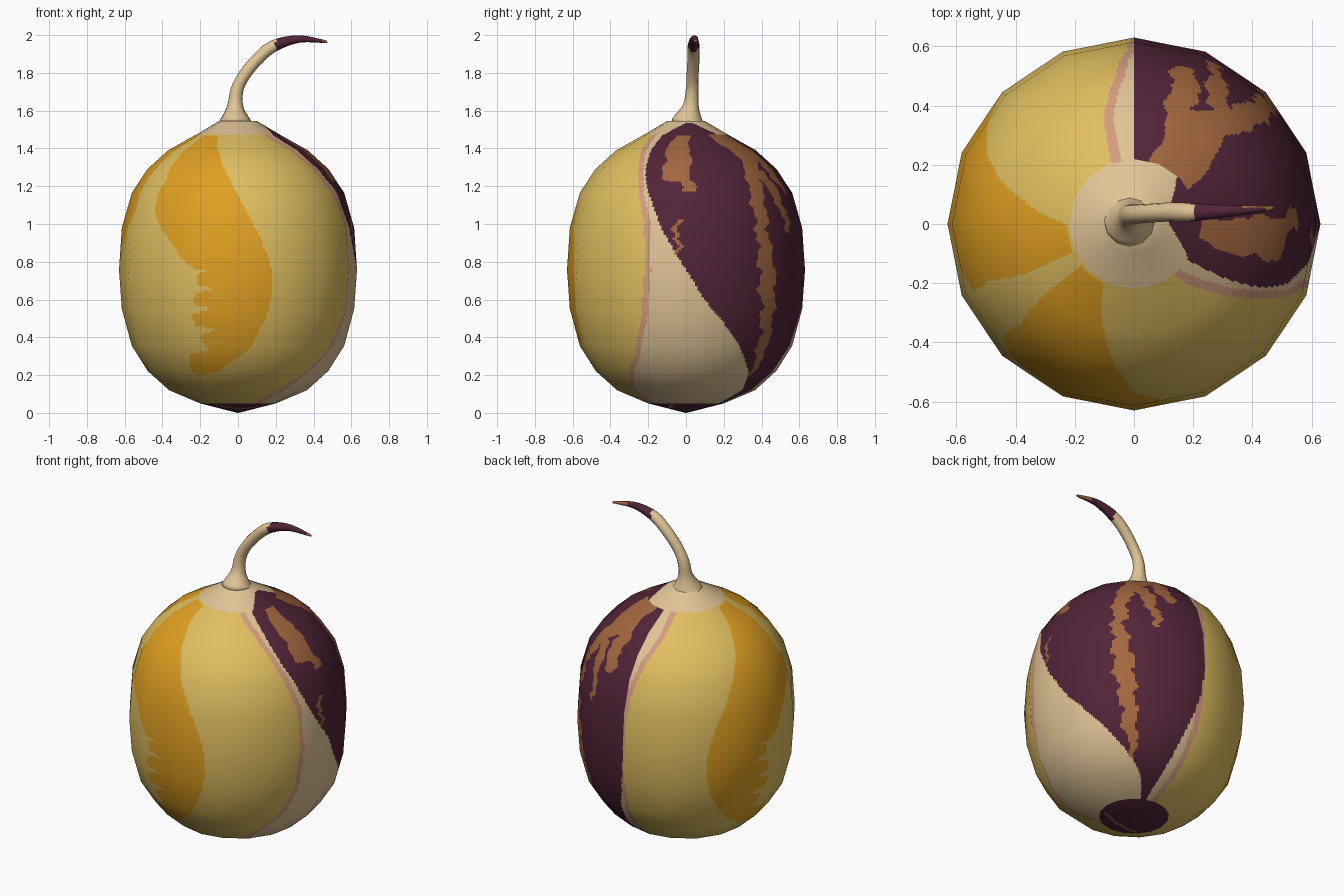
import bpy, bmesh, math
from mathutils import Vector

if "Cube" in bpy.data.objects:
    bpy.data.objects.remove(bpy.data.objects["Cube"])

# ---- colours (given as sRGB, stored linear) ----
def lin(c):
    c /= 255
    return c / 12.92 if c < 0.04045 else ((c + 0.055) / 1.055) ** 2.4

MATS = []
for name, rgb in [("yellow skin", (224, 191, 96)), ("orange skin", (224, 160, 34)),
                  ("cream", (224, 196, 150)), ("dark plum", (82, 36, 56)),
                  ("brown", (163, 103, 63)), ("dusty pink", (212, 156, 126))]:
    m = bpy.data.materials.new(name)
    m.diffuse_color = [lin(c) for c in rgb] + [1]
    m.use_nodes = True
    m.node_tree.nodes["Principled BSDF"].inputs["Base Color"].default_value = m.diffuse_color
    MATS.append(m)
YELLOW, ORANGE, CREAM, PLUM, BROWN, PINK = range(6)

def interp(table, z):
    """Piecewise linear lookup; table rows are (z, value), z falling."""
    if z >= table[0][0]:
        return table[0][1]
    for (z0, a), (z1, b) in zip(table, table[1:]):
        if z >= z1:
            return a + (b - a) * (z0 - z) / (z0 - z1)
    return table[-1][1]

def in_band(rows, a, z):
    """True when angle a lies between both edges of a band of rows (z, low, high)."""
    if not rows[-1][0] <= z <= rows[0][0]:
        return False
    return (interp([(r[0], r[1]) for r in rows], z) <= a
            <= interp([(r[0], r[2]) for r in rows], z))

# ---- painted regions: angle in degrees around z (0 = +x) against height ----
ORANGE_BAND = [(1.47, 7, 31.5), (1.38, 6.5, 43), (1.235, 10, 54), (1.15, 9, 58.5), (1.08, 8.5, 62),
               (.945, 19.5, 69), (.81, 30, 74), (.75, 39, 75.5), (.65, 37, 76), (.5, 35, 73),
               (.36, 40, 66), (.31, 28.5, 62), (.22, 26.5, 46), (.2, 30, 35)]
PLUM_BAND = [(1.48, -34, 90), (1.4, -31, 90), (1.27, -26, 90), (1.15, -20, 90), (.97, -12, 90),
             (.84, -5, 90), (.76, 0, 90), (.6, 9, 89), (.45, 22, 86), (.33, 33, 82),
             (.2, 46, 78), (.13, 55, 75), (.04, 62, 70)]
PINK_RIGHT = [(1.47, -52), (1.4, -41), (1.3, -33), (1.2, -28), (1, -21), (.75, -20.5),
              (.5, -23), (.3, -31), (.12, -52), (.05, -65)]
PINK_BACK = [(1.47, 110), (1.37, 105), (1.27, 98), (1.05, 92), (.6, 90), (.35, 89.5), (.05, 88)]
BROWN_BANDS = [
    [(1.47, -13, 5), (1.4, -17, 3), (1.25, -14, 3), (1.23, -12, 4), (1.22, -4, 4), (1.17, -2, 5)],
    [(1.02, -6, -3), (.83, -5.5, -3.5)],
    [(1.48, 30, 76), (1.42, 38, 72), (1.37, 42, 68), (1.31, 42, 58), (1.2, 38, 48), (.97, 38, 45),
     (.7, 39, 50), (.5, 42, 51), (.3, 44, 52), (.18, 49, 51)],
    [(1.42, 60, 72), (1.31, 63, 75), (1.2, 66, 76), (1.15, 70, 74)],
    [(1.28, 52, 60), (1.2, 52, 62), (1.1, 58, 64), (.95, 62, 65)],
]

def skin_colour(p):
    r, z = math.hypot(p.x, p.y), p.z
    a = math.degrees(math.atan2(p.y, p.x))
    if z < 0.05:                                   # bottom cap with a brown streak
        streak = abs(p.y + 0.1 - 0.18 * p.x) < 0.012 and r < 0.18
        return BROWN if streak else PLUM
    if z > 1.477:                                  # collar, plum cuts into it
        edge = 0.115 + 0.1 * ((a - 8) / 40) ** 2
        return PLUM if r > edge and abs(a - 8) < 45 else CREAM
    if in_band(PLUM_BAND, a, z):
        wob = 1.2 * math.sin(41 * z) + 0.8 * math.sin(97 * z + 1)
        return BROWN if any(in_band(b, a + wob, z) for b in BROWN_BANDS) else PLUM
    width = math.degrees(0.033 / r)
    lo, hi = interp(PINK_RIGHT, z), interp(PINK_BACK, z)
    if lo < a < hi:
        return PINK if a - lo < width or hi - a < width else CREAM
    d = abs(a % 360 - 211.5)                       # orange is mirrored about this angle
    if in_band(ORANGE_BAND, d, z):
        if 0.28 < z < 0.76:                        # ragged fingers
            finger = 9 * max(0, math.sin(z * 58 + 1.2)) ** 2
            if not in_band(ORANGE_BAND, d - finger, z):
                return YELLOW
        return ORANGE
    return YELLOW

# ---- body: 16-sided turned profile, facets finely divided so paint can follow faces ----
PROFILE = [(.002, 0), (.2, .05), (.365, .12), (.478, .222), (.562, .355), (.615, .55), (.63, .757),
           (.615, .98), (.562, 1.165), (.48, 1.29), (.37, 1.39), (.21, 1.48), (.1, 1.545)]
SIDES, SUB_A, SUB_Z = 16, 20, 17

def build_body():
    n = len(PROFILE)
    pnorm = []
    for i in range(n):
        a, b = PROFILE[max(i - 1, 0)], PROFILE[min(i + 1, n - 1)]
        pnorm.append(Vector((b[1] - a[1], a[0] - b[0])).normalized())
    pnorm[0] = Vector((0, -1))
    rows = []
    for i in range(n - 1):
        for k in range(SUB_Z + (i == n - 2)):
            t = k / SUB_Z
            rows.append((Vector(PROFILE[i]).lerp(Vector(PROFILE[i + 1]), t), pnorm[i].lerp(pnorm[i + 1], t)))
    dirs = []
    for s in range(SIDES):
        d0, d1 = [Vector((math.cos(x), math.sin(x))) for x in
                  (2 * math.pi * s / SIDES, 2 * math.pi * (s + 1) / SIDES)]
        dirs += [d0.lerp(d1, k / SUB_A) for k in range(SUB_A)]
    verts, norms, faces = [], [], []
    for p, nn in rows:
        for d in dirs:
            verts.append((d.x * p.x, d.y * p.x, p.y))
            norms.append(Vector((d.x * nn.x, d.y * nn.x, nn.y)).normalized())
    m = len(dirs)
    for i in range(len(rows) - 1):
        for j in range(m):
            k = (j + 1) % m
            faces.append((i * m + j, i * m + k, (i + 1) * m + k, (i + 1) * m + j))
    faces.append(tuple(range(m))[::-1])
    faces.append(tuple(range((len(rows) - 1) * m, len(rows) * m)))
    me = bpy.data.meshes.new("fruit_body")
    me.from_pydata(verts, [], faces)
    for mat in MATS:
        me.materials.append(mat)
    for f in me.polygons:
        f.use_smooth = True
        f.material_index = skin_colour(f.center)
    me.polygons[len(faces) - 1].material_index = CREAM
    me.normals_split_custom_set_from_vertices(norms)
    bpy.context.collection.objects.link(bpy.data.objects.new("fruit_body", me))

# ---- stem: tapered tube swept along a curved path (x, y, z, radius) ----
STEM = [Vector(v) for v in [
    (-.015, .01, 1.54, .088), (-.015, .025, 1.62, .044), (-.005, .033, 1.71, .034),
    (.035, .035, 1.79, .032), (.11, .04, 1.88, .032), (.195, .04, 1.945, .031),
    (.32, .044, 1.979, .02), (.445, .052, 1.968, .009), (.472, .055, 1.962, .005)]]

def build_stem(sides=12, sub=6):
    path = []
    for i in range(len(STEM) - 1):
        p0, p1 = STEM[max(i - 1, 0)], STEM[i]
        p2, p3 = STEM[i + 1], STEM[min(i + 2, len(STEM) - 1)]
        for k in range(sub):
            t = k / sub
            path.append(0.5 * (2 * p1 + (p2 - p0) * t + (2 * p0 - 5 * p1 + 4 * p2 - p3) * t * t
                               + (3 * p1 - p0 - 3 * p2 + p3) * t ** 3))
    path.append(STEM[-1])
    bm = bmesh.new()
    rings = []
    for i, p in enumerate(path):
        tan = (path[min(i + 1, len(path) - 1)] - path[max(i - 1, 0)]).to_3d().normalized()
        if i == 0:
            tan = Vector((0, 0, 1))
        u = Vector((0, 1, 0)).cross(tan).normalized()
        v = tan.cross(u)
        rings.append([bm.verts.new(p.to_3d() + p.w * (u * math.cos(a) + v * math.sin(a)))
                      for a in (2 * math.pi * k / sides for k in range(sides))])
    for a, b in zip(rings, rings[1:]):
        for j in range(sides):
            k = (j + 1) % sides
            bm.faces.new((a[j], a[k], b[k], b[j]))
    bm.faces.new(rings[0][::-1])
    bm.faces.new(rings[-1])
    bm.normal_update()
    for f in bm.faces:
        f.smooth = True
        c = f.calc_center_median()
        f.material_index = CREAM if c.x < 0.2 else PLUM
        if c.x > 0.36 and (f.normal.y > 0.3 or c.x > 0.45):
            f.material_index = BROWN
    me = bpy.data.meshes.new("stem")
    bm.to_mesh(me)
    bm.free()
    for mat in MATS:
        me.materials.append(mat)
    bpy.context.collection.objects.link(bpy.data.objects.new("stem", me))

build_body()
build_stem()
